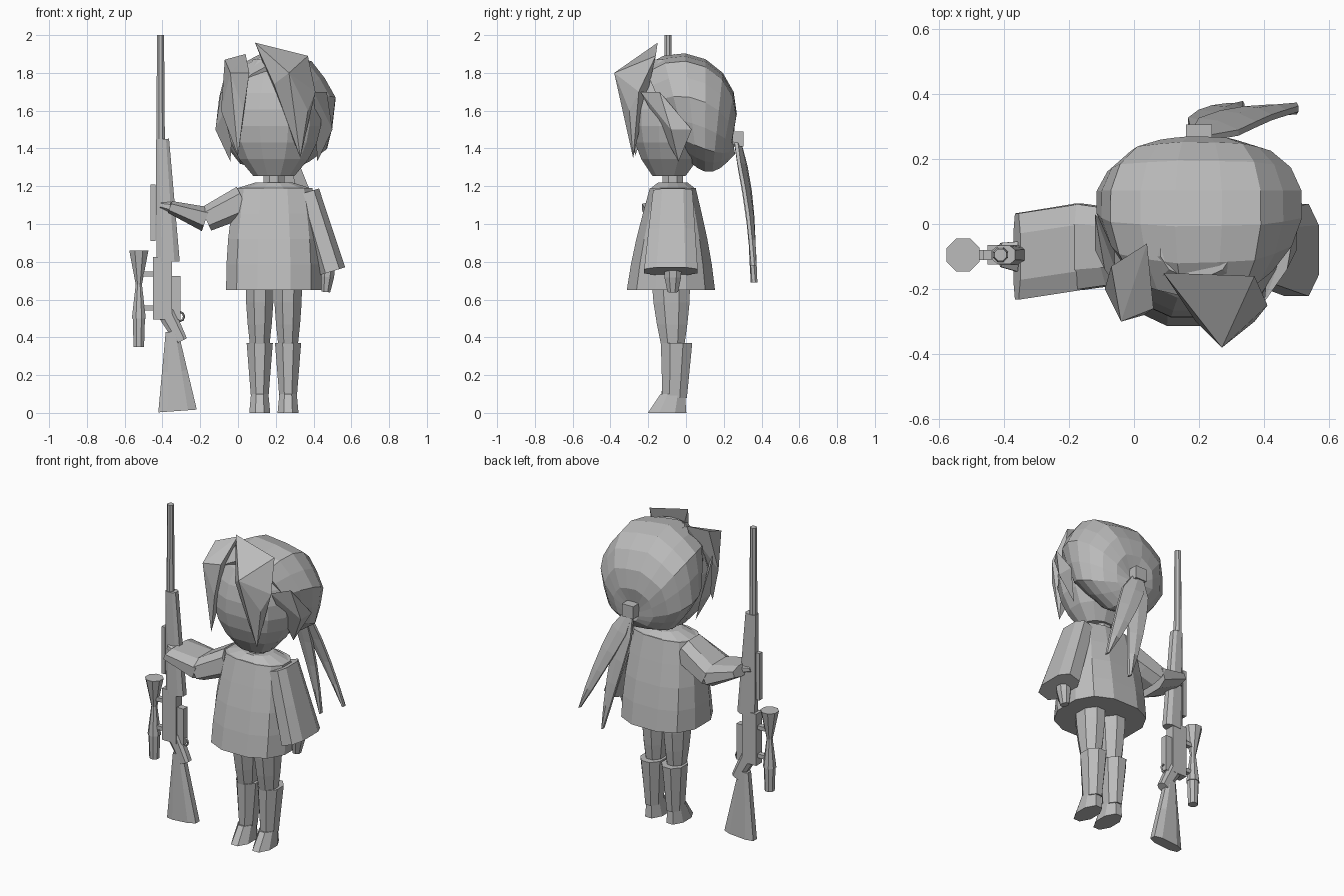
import bpy, bmesh, math
from mathutils import Vector

default_cube = bpy.data.objects.get("Cube")
if default_cube:
    bpy.data.objects.remove(default_cube)

grey = bpy.data.materials.new("plain_grey")
grey.use_nodes = True
tone = (.5, .5, .5, 1)
grey.diffuse_color = tone
grey.node_tree.nodes["Principled BSDF"].inputs["Base Color"].default_value = tone

body_x, body_y = .19, -.07
gun_x, gun_y = -.41, -.095
scope_x = -.525
front_axis = Vector((0, 1, 0))
side_axis = Vector((1, 0, 0))


def finish(name, bm):
    bmesh.ops.recalc_face_normals(bm, faces=bm.faces)
    mesh = bpy.data.meshes.new(name)
    bm.to_mesh(mesh)
    bm.free()
    mesh.materials.append(grey)
    obj = bpy.data.objects.new(name, mesh)
    bpy.context.collection.objects.link(obj)


def mix(pair, t):
    return pair[0] + (pair[1] - pair[0]) * t


def soft(value, power):
    return math.copysign(abs(value) ** power, value)


def section(centre, wide, deep, sides, power=1, ridge=0):
    """Outline around a centre; a low power squares it, ridge dents every other corner."""
    points = []
    for i in range(sides):
        angle = math.tau * (i + .5) / sides
        reach = 1 - ridge * (i % 2)
        points.append(centre + wide * soft(math.cos(angle), power) * reach
                      + deep * soft(math.sin(angle), power) * reach)
    return points


def loft(name, rings):
    bm = bmesh.new()
    loops = [[bm.verts.new(point) for point in ring] for ring in rings]
    for low, high in zip(loops, loops[1:]):
        for i in range(len(low)):
            bm.faces.new((low[i - 1], low[i], high[i], high[i - 1]))
    bm.faces.new(loops[0])
    bm.faces.new(loops[-1])
    finish(name, bm)


def taper(name, start, end, wide, deep, sides=8, power=1, steps=1, shape=lambda t: 1):
    """Limb from start to end whose width and depth each change between two values."""
    start, end = Vector(start), Vector(end)
    across = front_axis.cross(end - start).normalized()
    rings = []
    for i in range(steps + 1):
        t = i / steps
        swell = shape(t)
        rings.append(section(start.lerp(end, t), across * mix(wide, t) * swell,
                             front_axis * mix(deep, t) * swell, sides, power))
    loft(name, rings)


def hull(name, points, flip=False):
    bm = bmesh.new()
    for x, y, z in points:
        bm.verts.new((2 * body_x - x if flip else x, y, z))
    bmesh.ops.convex_hull(bm, input=bm.verts)
    finish(name, bm)


def block(name, centre, size):
    bm = bmesh.new()
    bmesh.ops.create_cube(bm, size=1)
    bmesh.ops.scale(bm, vec=size, verts=bm.verts)
    bmesh.ops.translate(bm, vec=centre, verts=bm.verts)
    finish(name, bm)


# Feet, boots and legs
for side, sign in (("right", -1), ("left", 1)):
    x = body_x + sign * .075
    taper(side + "_foot", (x, -.1, 0), (x, body_y, .1), (.06, .05), (.11, .07))
    taper(side + "_boot", (x, -.06, .08), (x, -.05, .37), (.05, .075), (.07, .09))
    taper(side + "_leg", (x, body_y, .35), (x, -.08, .7), (.055, .08), (.065, .11),
          steps=3, shape=lambda t: 1 + .1 * math.sin(math.pi * t))

# Flared coat, collar and neck
taper("coat", (body_x, -.08, .65), (body_x, body_y, 1.19), (.26, .21), (.24, .125),
      sides=12, power=.8, steps=4, shape=lambda t: 1 + .06 * math.sin(math.pi * t))
taper("collar", (body_x, body_y, 1.19), (body_x, body_y, 1.22), (.2, .1), (.12, .08), sides=12)
taper("neck", (body_x, body_y, 1.2), (body_x, body_y, 1.3), (.06, .06), (.06, .06))

# Left arm hanging, right arm bent out to the rifle
taper("left_sleeve", (.37, body_y, 1.17), (.5, -.08, .75), (.065, .075), (.11, .15),
      power=.7, steps=2)
taper("left_hand", (.48, body_y, .8), (.465, body_y, .64), (.04, .025), (.05, .03), steps=2,
      shape=lambda t: 1 + .2 * math.sin(math.pi * t))
elbow = (-.17, body_y, 1.025)
wrist = (-.36, -.1, 1.09)
taper("right_upper_sleeve", (.03, body_y, 1.12), elbow, (.09, .07), (.11, .14), power=.7, steps=2)
taper("right_cuff", elbow, wrist, (.07, .035), (.14, .14), power=.7)
taper("right_hand", wrist, (gun_x, gun_y, 1.1), (.035, .025), (.05, .04))

# Rounded head
taper("head", (body_x, -.09, 1.255), (body_x, -.07, 1.87), (.26, .26), (.21, .22),
      sides=12, power=.9, steps=7,
      shape=lambda t: math.sin(math.pi * (.08 + .84 * t)) ** .6)

# Swept hair: tilted rings run from the hairline back to the knot
hair_rings = []
hair_steps = 7
for i in range(hair_steps + 1):
    t = i / hair_steps
    angle = math.radians(130 - 155 * t)
    top = Vector((.2, -.03 + .3 * math.cos(angle), 1.6 + .31 * math.sin(angle)))
    low = Vector((.2, mix((-.02, .26), t), 1.37 - .1 * math.sin(math.pi * t)))
    width = .325 * math.sin(math.pi * (.25 + .71 * t))
    hair_rings.append(section((top + low) / 2, side_axis * width, (top - low) / 2,
                              sides=16, power=.9, ridge=.05))
loft("swept_hair", hair_rings)

# Fringe and side locks
hull("left_fringe", [(.09, -.15, 1.96), (.37, -.16, 1.89), (.27, -.38, 1.8), (.41, -.25, 1.7),
                     (.37, -.3, 1.6), (.19, -.3, 1.74), (.33, -.28, 1.35)])
hull("right_fringe", [(-.07, -.13, 1.87), (.04, -.06, 1.9), (-.04, -.3, 1.8), (-.09, -.2, 1.6),
                      (.06, -.26, 1.8), (.03, -.28, 1.6), (0, -.27, 1.36)])
for side, flip in (("left", False), ("right", True)):
    hull(side + "_side_lock", [(.4, -.24, 1.7), (.47, -.14, 1.7), (.5, -.08, 1.5),
                               (.5, .03, 1.5), (.42, -.04, 1.33)], flip)

# Two flat tails tapering away from a tied knot
knot = Vector((.2, .27, 1.45))
block("hair_tie", knot, (.08, .07, .08))
for name, tip in (("outer_tail", (.5, .355, .78)), ("inner_tail", (.335, .36, .69))):
    tail_rings = []
    for i in range(6):
        t = i / 5
        centre = knot.lerp(Vector(tip), t) + front_axis * .02 * math.sin(math.pi * t)
        width = .09 * min(1, .3 + 3 * t) * (1.02 - t) ** .7
        flat = Vector((1, -.3, .15)) * width
        tail_rings.append(section(centre, flat, front_axis * .018, sides=6))
    loft(name, tail_rings)

# Rifle
taper("rifle_barrel", (gun_x, gun_y, 1.4), (gun_x, gun_y, 2), (.025, .02), (.025, .02))
taper("rifle_forend", (-.37, gun_y, .8), (-.4, gun_y, 1.45), (.065, .037), (.035, .03), power=.7)
taper("rifle_grip", (-.38, gun_y, .53), (-.3, gun_y, .38), (.05, .035), (.03, .03), power=.7)
taper("rifle_butt", (-.32, gun_y, .01), (-.35, gun_y, .43), (.108, .035), (.037, .03),
      power=.7, steps=2)
block("rifle_receiver", (-.4, gun_y, .66), (.1, .06, .33))
block("rifle_magazine", (-.33, gun_y, .61), (.05, .04, .23))
block("rifle_rail", (-.45, gun_y, 1.06), (.025, .03, .3))
bpy.ops.mesh.primitive_torus_add(location=(-.31, gun_y, .51), rotation=(math.pi / 2, 0, 0),
                                 major_segments=8, minor_segments=4,
                                 major_radius=.025, minor_radius=.006)
guard = bpy.context.object
guard.name = "trigger_guard"
guard.data.materials.append(grey)

# Scope in three cones, held by two mounts
for name, bottom, top, radii in (("scope_eyepiece", .35, .5, (.03, .035)),
                                 ("scope_tube", .5, .68, (.04, .018)),
                                 ("scope_bell", .68, .86, (.018, .055))):
    taper(name, (scope_x, gun_y, bottom), (scope_x, gun_y, top), radii, radii)
for name, height in (("lower_scope_mount", .555), ("upper_scope_mount", .735)):
    block(name, (-.48, gun_y, height), (.08, .03, .025))
